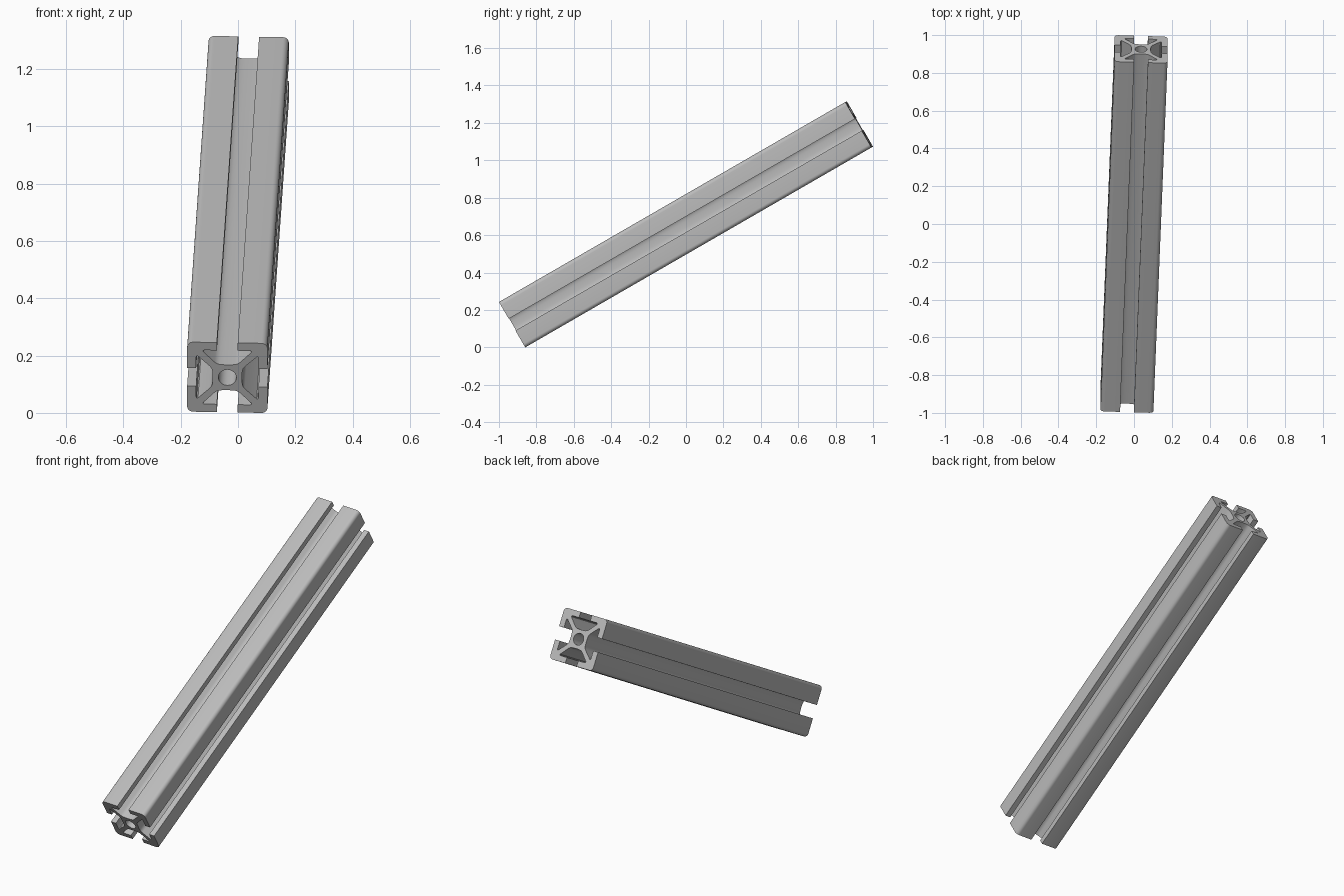
import bpy, bmesh
from math import sin, cos, radians, pi
from mathutils import Matrix, Vector

cube = bpy.data.objects.get("Cube")
if cube:
    bpy.data.objects.remove(cube, do_unlink=True)

WIDTH, LENGTH = 0.2805, 2.139
UNIT = WIDTH / 40          # section is drawn on a 40-unit square

# Brushed aluminium
metal = bpy.data.materials.new("aluminium grey")
metal.use_nodes = True
colour = (0.5, 0.5, 0.5, 1)
metal.diffuse_color = colour
metal.node_tree.nodes["Principled BSDF"].inputs["Base Color"].default_value = colour


def arc(cx, cy, r, start, end, steps):
    return [(cx + r * cos(radians(start + (end - start) * i / steps)),
             cy + r * sin(radians(start + (end - start) * i / steps)))
            for i in range(steps + 1)]


# One side of the section: rounded corner, lip, slot cavity, lip
half_slot = [(5.2, 20), (5.2, 15.5), (11.4, 15.5), (12, 15.2), (12, 14.6),
             (6.3, 8.7), (5.2, 7.9), (3.9, 7.5), (2, 7.3)]
side = arc(17, 17, 3, 0, 90, 6) + half_slot + [(-x, y) for x, y in reversed(half_slot)]

outline = []
for k in range(4):
    turn = Matrix.Rotation(k * pi / 2, 2)
    outline += [turn @ Vector(p) for p in side]
bore = [Vector(p) for p in arc(0, 0, 4.5, 0, 360, 32)[:-1]]

# Fill the section and extrude it along y
bm = bmesh.new()
edges = []
for loop in (outline, bore):
    verts = [bm.verts.new((p.x * UNIT, -LENGTH / 2, p.y * UNIT)) for p in loop]
    edges += [bm.edges.new((verts[i - 1], verts[i])) for i in range(len(verts))]
bmesh.ops.triangle_fill(bm, edges=edges, use_beauty=True, use_dissolve=False)
cap = bmesh.ops.extrude_face_region(bm, geom=bm.faces[:], use_keep_orig=True)
moved = [g for g in cap["geom"] if isinstance(g, bmesh.types.BMVert)]
bmesh.ops.translate(bm, verts=moved, vec=(0, LENGTH, 0))
bmesh.ops.recalc_face_normals(bm, faces=bm.faces[:])

# Lean the rail and stand it on the ground
tilt = Matrix.Rotation(radians(30), 4, 'X') @ Matrix.Rotation(radians(-2), 4, 'Z')
bmesh.ops.transform(bm, matrix=tilt, verts=bm.verts[:])
lowest = min(v.co.z for v in bm.verts)
bmesh.ops.translate(bm, verts=bm.verts[:], vec=(0, 0, -lowest))

mesh = bpy.data.meshes.new("slotted_rail")
bm.to_mesh(mesh)
bm.free()
mesh.materials.append(metal)
rail = bpy.data.objects.new("slotted_rail", mesh)
bpy.context.collection.objects.link(rail)

bpy.ops.object.select_all(action='DESELECT')
rail.select_set(True)
bpy.context.view_layer.objects.active = rail
bpy.ops.object.shade_smooth_by_angle(angle=radians(32))
